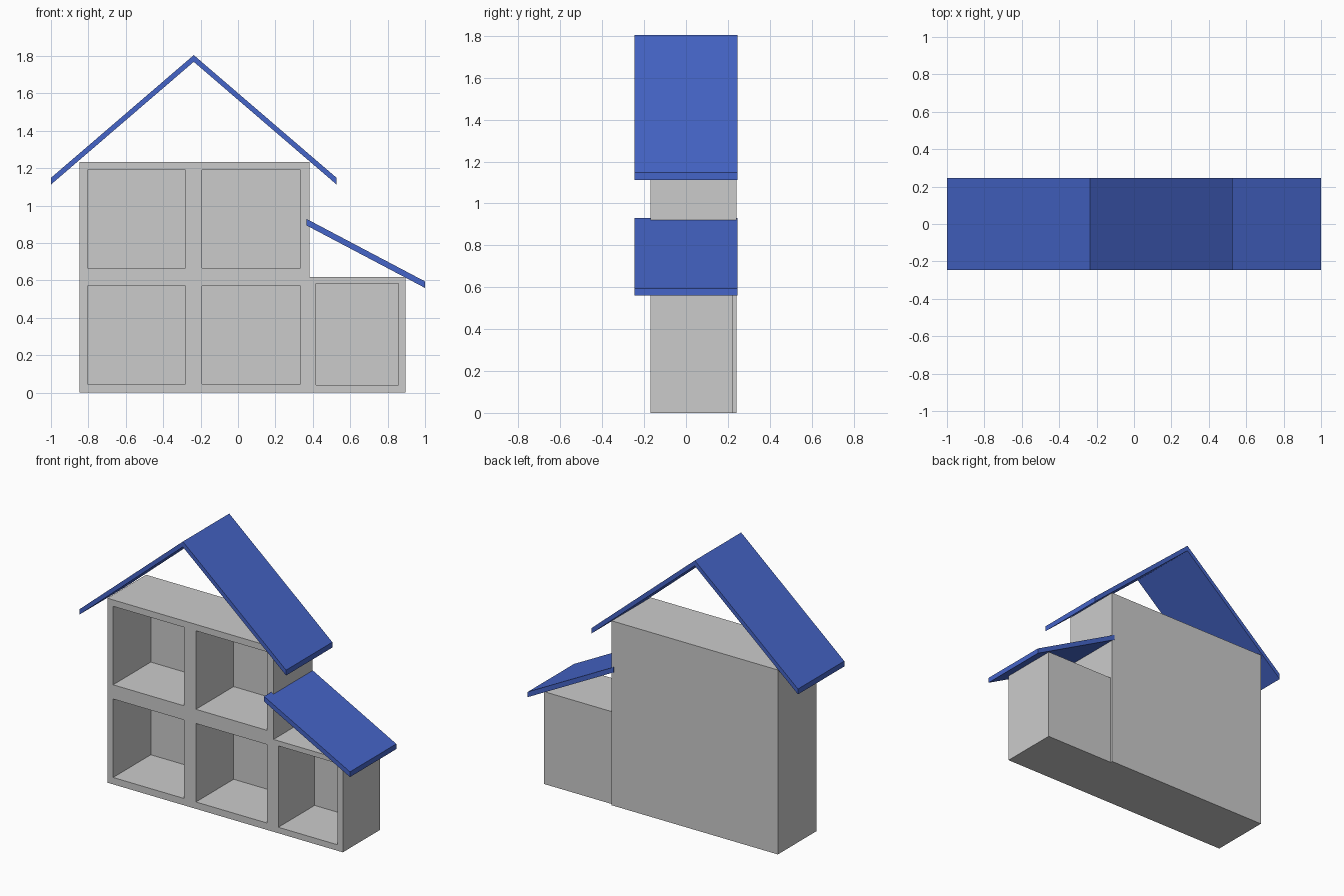
import bpy, bmesh

if "Cube" in bpy.data.objects:
    bpy.data.objects.remove(bpy.data.objects["Cube"])

blue = bpy.data.materials.new("roof_blue")
blue.diffuse_color = (0.06, 0.13, 0.58, 1)
blue.use_nodes = True
blue.node_tree.nodes["Principled BSDF"].inputs["Base Color"].default_value = blue.diffuse_color


def finish(name, bm):
    bmesh.ops.recalc_face_normals(bm, faces=bm.faces)
    mesh = bpy.data.meshes.new(name)
    bm.to_mesh(mesh)
    bm.free()
    obj = bpy.data.objects.new(name, mesh)
    bpy.context.collection.objects.link(obj)
    return obj


def boxes(name, bounds):
    """One object made of boxes given as (x0, x1, y0, y1, z0, z1)."""
    bm = bmesh.new()
    for x0, x1, y0, y1, z0, z1 in bounds:
        cube = bmesh.ops.create_cube(bm, size=1)["verts"]
        for v in cube:
            v.co = (x1 if v.co.x > 0 else x0,
                    y1 if v.co.y > 0 else y0,
                    z1 if v.co.z > 0 else z0)
    return finish(name, bm)


def slab(name, profile, y0, y1):
    """Extrude an (x, z) outline along y."""
    bm = bmesh.new()
    face = bm.faces.new([bm.verts.new((x, y0, z)) for x, z in profile])
    ext = bmesh.ops.extrude_face_region(bm, geom=[face])["geom"]
    for v in ext:
        if isinstance(v, bmesh.types.BMVert):
            v.co.y = y1
    obj = finish(name, bm)
    obj.data.materials.append(blue)
    return obj


def boolean(target, tool, operation):
    mod = target.modifiers.new(operation.lower(), "BOOLEAN")
    mod.operation, mod.object, mod.solver = operation, tool, "EXACT"
    tool.hide_render = True
    bpy.context.view_layer.objects.active = target
    bpy.ops.object.modifier_apply(modifier=mod.name)
    bpy.data.objects.remove(tool)


# Shelf body: tall block joined to the lower, slightly shallower annex
FRONT, BACK, ANNEX_BACK, PANEL = -0.17, 0.24, 0.225, 0.012
body = boxes("shelf_body", [(-0.848, 0.382, FRONT, BACK, 0, 1.234)])
annex = boxes("annex", [(0.36, 0.895, FRONT, ANNEX_BACK, 0, 0.618)])
boolean(body, annex, "UNION")

# Open compartments: a two by two grid plus one in the annex
holes = [(x, x + 0.525, FRONT - 0.1, BACK - PANEL, z, z + 0.525)
         for x in (-0.805, -0.192) for z in (0.046, 0.666)]
holes.append((0.418, 0.857, FRONT - 0.1, ANNEX_BACK - PANEL, 0.04, 0.584))
boolean(body, boxes("compartment_cutter", holes), "DIFFERENCE")

# Gabled main roof with vertically cut eaves
mid, half, t = -0.2365, 0.7635, 0.036
slab("main_roof", [(mid - half, 1.113), (mid, 1.769), (mid + half, 1.113),
                   (mid + half, 1.113 + t), (mid, 1.805), (mid - half, 1.113 + t)],
     -0.245, 0.245)

# Lean-to roof over the annex
slab("annex_roof", [(0.365, 0.895), (1.0, 0.56), (1.0, 0.595), (0.365, 0.93)],
     -0.245, 0.245)
